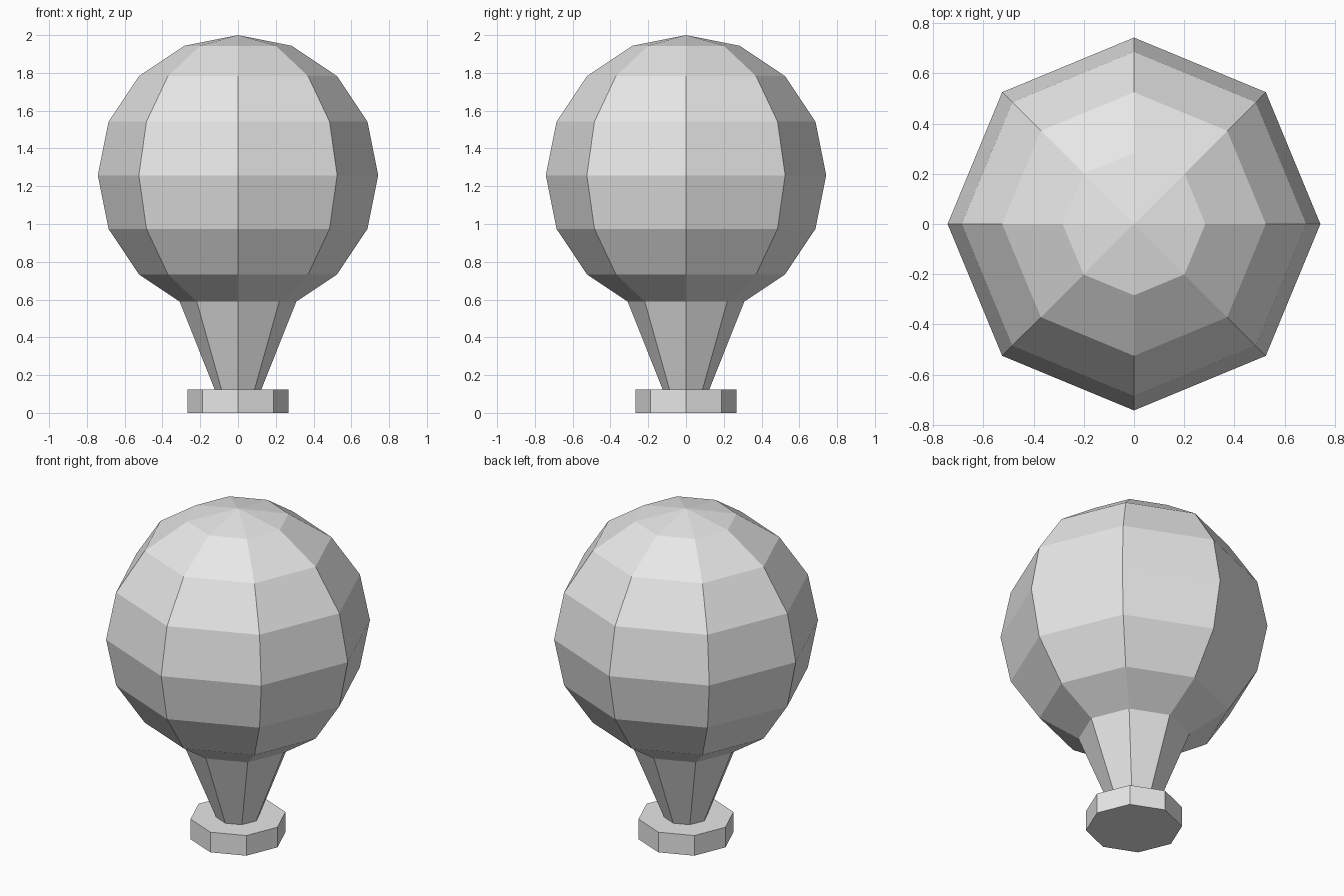
import bpy
import math

default = bpy.data.objects.get("Cube")
if default:
    bpy.data.objects.remove(default, do_unlink=True)

SIDES = 8

# One plain grey for the whole model
grey = bpy.data.materials.new("light grey")
grey.use_nodes = True
colour = (0.8, 0.8, 0.8, 1.0)
grey.diffuse_color = colour
grey.node_tree.nodes["Principled BSDF"].inputs["Base Color"].default_value = colour


def finish(name):
    """Name the active object and give it flat grey faces."""
    part = bpy.context.object
    part.name = part.data.name = name
    part.data.materials.append(grey)
    bpy.ops.object.shade_flat()
    return part


def tapered(name, bottom_radius, top_radius, low, high):
    """Eight-sided solid between two heights, with corners on the axes."""
    bpy.ops.mesh.primitive_cone_add(
        vertices=SIDES, radius1=bottom_radius, radius2=top_radius,
        depth=high - low, location=(0, 0, (low + high) / 2))
    return finish(name)


# Balloon envelope
radius = 0.742
bpy.ops.mesh.primitive_uv_sphere_add(
    segments=SIDES, ring_count=8, radius=radius, location=(0, 0, 2 - radius))
finish("envelope")

# Neck tapering from the envelope down to the basket
tapered("neck", 0.122, 0.311, 0.12, 0.595)

# Basket
tapered("basket", 0.267, 0.267, 0, 0.123)
